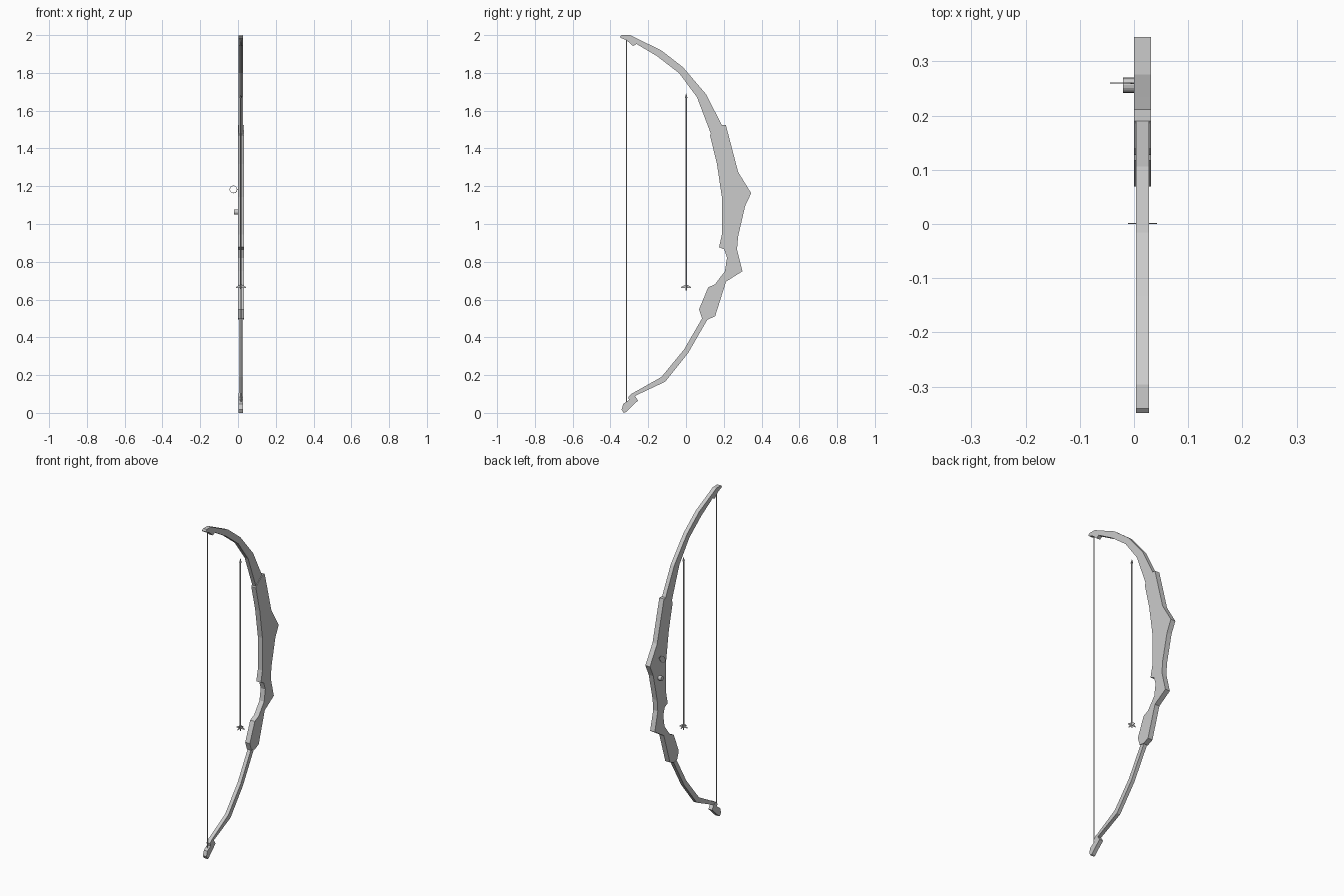
import bpy, bmesh
from math import pi, cos, sin
from mathutils import Vector

if "Cube" in bpy.data.objects:
    bpy.data.objects.remove(bpy.data.objects["Cube"])

CX = 0.0155  # middle plane of the bow


def finish(name, bm):
    bmesh.ops.recalc_face_normals(bm, faces=bm.faces)
    me = bpy.data.meshes.new(name)
    bm.to_mesh(me)
    bm.free()
    ob = bpy.data.objects.new(name, me)
    bpy.context.collection.objects.link(ob)
    return ob


def slab(name, outline, width):
    """Extrude a (y, z) outline along x, centred on the bow plane."""
    bm = bmesh.new()
    face = bm.faces.new([bm.verts.new((CX - width / 2, y, z)) for y, z in outline])
    ext = bmesh.ops.extrude_face_region(bm, geom=[face])
    bmesh.ops.translate(bm, vec=(width, 0, 0),
                        verts=[v for v in ext["geom"] if isinstance(v, bmesh.types.BMVert)])
    return finish(name, bm)


def rod(name, a, b, r1, r2, sides=8):
    """Cylinder or cone between two points."""
    a, b = Vector(a), Vector(b)
    bm = bmesh.new()
    bmesh.ops.create_cone(bm, cap_ends=True, segments=sides, radius1=r1, radius2=r2,
                          depth=(b - a).length)
    rot = Vector((0, 0, 1)).rotation_difference(b - a).to_matrix().to_4x4()
    bm.transform(rot)
    bmesh.ops.translate(bm, vec=(a + b) / 2, verts=bm.verts)
    return finish(name, bm)


# Riser with grip cut-out
slab("riser", [
    (.19, 1.523), (.211, 1.523), (.233, 1.44), (.276, 1.275), (.345, 1.163),
    (.313, 1.095), (.276, .935), (.27, .865), (.299, .75), (.212, .695),
    (.154, .511), (.117, .495), (.085, .5), (.069, .548), (.117, .664),
    (.154, .681), (.206, .75), (.217, .82), (.203, .865), (.175, .877),
    (.19, .945), (.19, 1.142), (.164, 1.317), (.127, 1.47), (.14, 1.487)], .031)

# Limbs
slab("upper_limb", [
    (-.27, 1.985), (-.254, 1.979), (-.132, 1.92), (-.016, 1.83), (.106, 1.687),
    (.19, 1.523), (.19, 1.47), (.134, 1.47), (.127, 1.49), (.058, 1.672),
    (-.037, 1.799), (-.154, 1.889), (-.265, 1.955)], .024)
slab("lower_limb", [
    (-.27, .09), (-.11, .165), (.01, .315), (.117, .5), (.117, .53), (.09, .53),
    (.085, .5), (-.01, .336), (-.13, .19), (-.29, .1), (-.29, .07)], .022)

# Limb tips
slab("upper_tip", [
    (-.349, 1.992), (-.34, 2.0), (-.296, 2.0), (-.254, 1.979), (-.258, 1.955),
    (-.28, 1.942), (-.315, 1.973), (-.345, 1.985)], .024)
slab("lower_tip", [
    (-.286, .104), (-.27, .09), (-.254, .065), (-.29, .032), (-.318, .004),
    (-.33, 0), (-.341, .018), (-.332, .048), (-.302, .068), (-.306, .085)], .024)

# Bowstring
rod("bowstring", (CX, -.315, .045), (CX, -.315, 1.98), .0022, .0022)

# Arrow: shaft, head, nock
AY = .001
rod("arrow_shaft", (CX, AY, .66), (CX, AY, 1.675), .004, .004)
rod("arrow_head", (CX, AY, 1.668), (CX, AY, 1.692), .007, .001)
rod("arrow_nock", (CX, AY, .647), (CX, AY, .662), .003, .004)

# Four fletching vanes
for i in range(4):
    dx, dy = cos(i * pi / 2), sin(i * pi / 2)
    bm = bmesh.new()
    rings = []
    for s in (-.0008, .0008):
        rings.append([bm.verts.new((CX + dx * r - dy * s, AY + dy * r + dx * s, z))
                      for r, z in ((.002, .661), (.027, .661), (.025, .667), (.002, .68))])
    bm.faces.new(rings[0])
    bm.faces.new(rings[1][::-1])
    for k in range(4):
        n = (k + 1) % 4
        bm.faces.new((rings[0][k], rings[0][n], rings[1][n], rings[1][k]))
    finish(f"fletching_{i + 1}", bm)

# Arrow rest peg on the side of the riser
rod("arrow_rest", (-.02, .256, 1.063), (.002, .256, 1.063), .014, .014, 16)

# Sight ring and its short stem
bpy.ops.mesh.primitive_torus_add(major_segments=24, minor_segments=6, major_radius=.019,
                                 minor_radius=.0014, location=(-.024, .26, 1.183),
                                 rotation=(pi / 2, 0, 0))
bpy.context.object.name = "sight_ring"
rod("sight_stem", (-.006, .26, 1.183), (.002, .26, 1.183), .0014, .0014)
